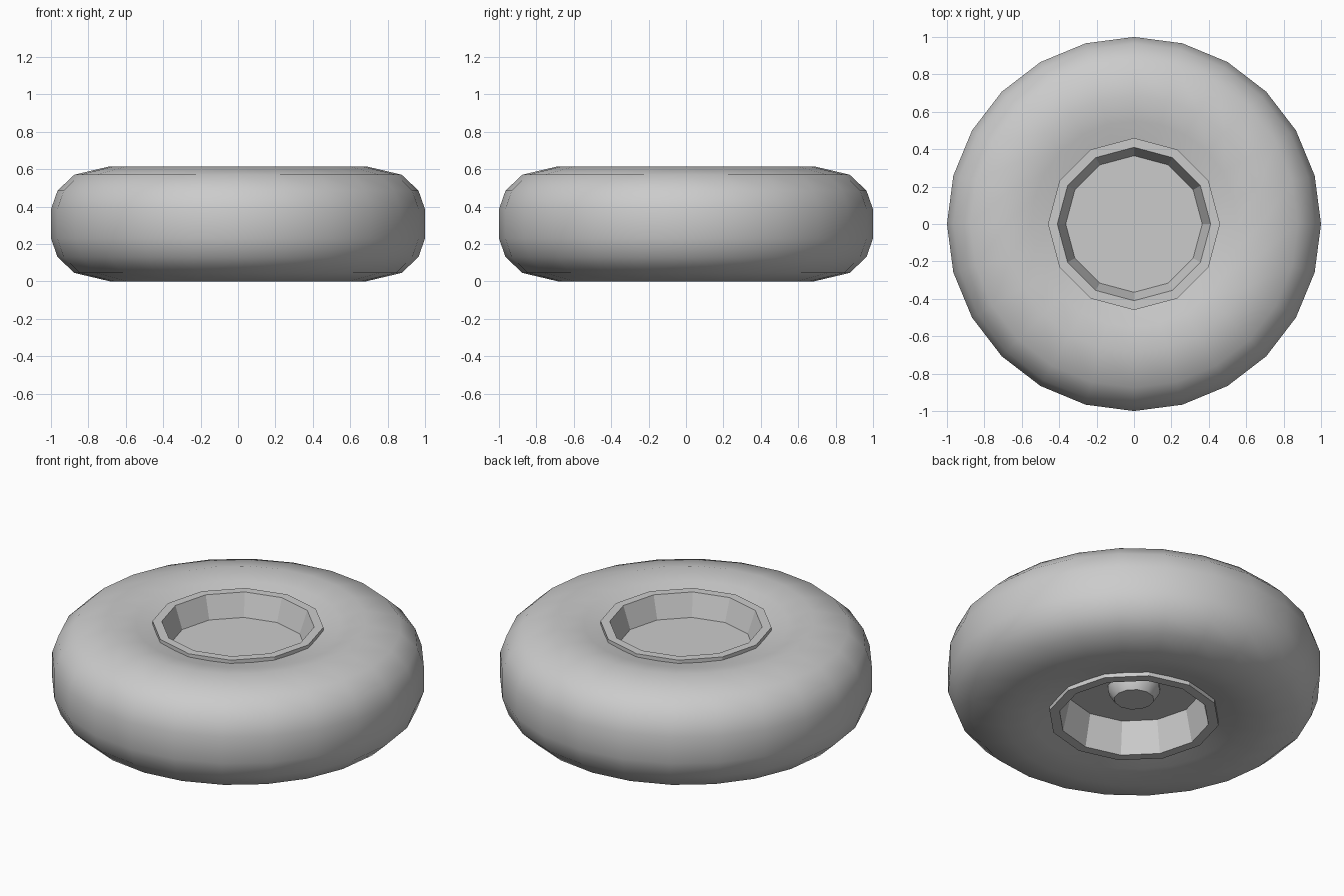
import bpy, bmesh, math

if "Cube" in bpy.data.objects:
    bpy.data.objects.remove(bpy.data.objects["Cube"])

grey = bpy.data.materials.new("light grey")
grey.diffuse_color = (0.6, 0.6, 0.6, 1)
grey.use_nodes = True
grey.node_tree.nodes["Principled BSDF"].inputs["Base Color"].default_value = grey.diffuse_color


def lathe(name, profile, sides, angle):
    """Spin a (radius, height) profile around z; radius 0 makes a pole."""
    bm = bmesh.new()
    rings = []
    for r, z in profile:
        if r == 0:
            rings.append([bm.verts.new((0, 0, z))] * sides)
        else:
            rings.append([bm.verts.new((r * math.cos(math.tau * i / sides),
                                        r * math.sin(math.tau * i / sides), z))
                          for i in range(sides)])
    for a, b in zip(rings, rings[1:]):
        for i in range(sides):
            j = (i + 1) % sides
            quad = list(dict.fromkeys((a[i], a[j], b[j], b[i])))
            bm.faces.new(quad)
    bmesh.ops.recalc_face_normals(bm, faces=bm.faces)
    # merge the fans at the poles into single flat faces
    bmesh.ops.dissolve_limit(bm, angle_limit=0.001, verts=bm.verts, edges=bm.edges)
    mesh = bpy.data.meshes.new(name)
    bm.to_mesh(mesh)
    bm.free()
    mesh.materials.append(grey)
    obj = bpy.data.objects.new(name, mesh)
    bpy.context.collection.objects.link(obj)
    bpy.ops.object.select_all(action='DESELECT')
    obj.select_set(True)
    bpy.context.view_layer.objects.active = obj
    bpy.ops.object.shade_smooth_by_angle(angle=math.radians(angle))
    return obj


H = 0.615
# Tyre: upper half of the section, mirrored for the lower half, closed inside
half = [(0.43, 0.564), (0.55, 0.592), (0.685, H), (0.875, 0.57),
        (0.965, 0.485), (1.0, 0.385)]
section = half + [(r, H - z) for r, z in reversed(half)]
lathe("tyre", section + section[:1], 24, 50)

# Rim: dished on top, deeper dish below, with a raised lip on both sides
lathe("rim", [(0, 0.46), (0.365, 0.46), (0.41, 0.59), (0.46, 0.59),
              (0.46, 0.022), (0.405, 0.022), (0.365, 0.21), (0, 0.21)], 12, 25)

# Tapered hub under the wheel
lathe("hub", [(0, 0.215), (0.142, 0.215), (0.142, 0.19), (0.108, 0.136), (0, 0.136)], 12, 35)
